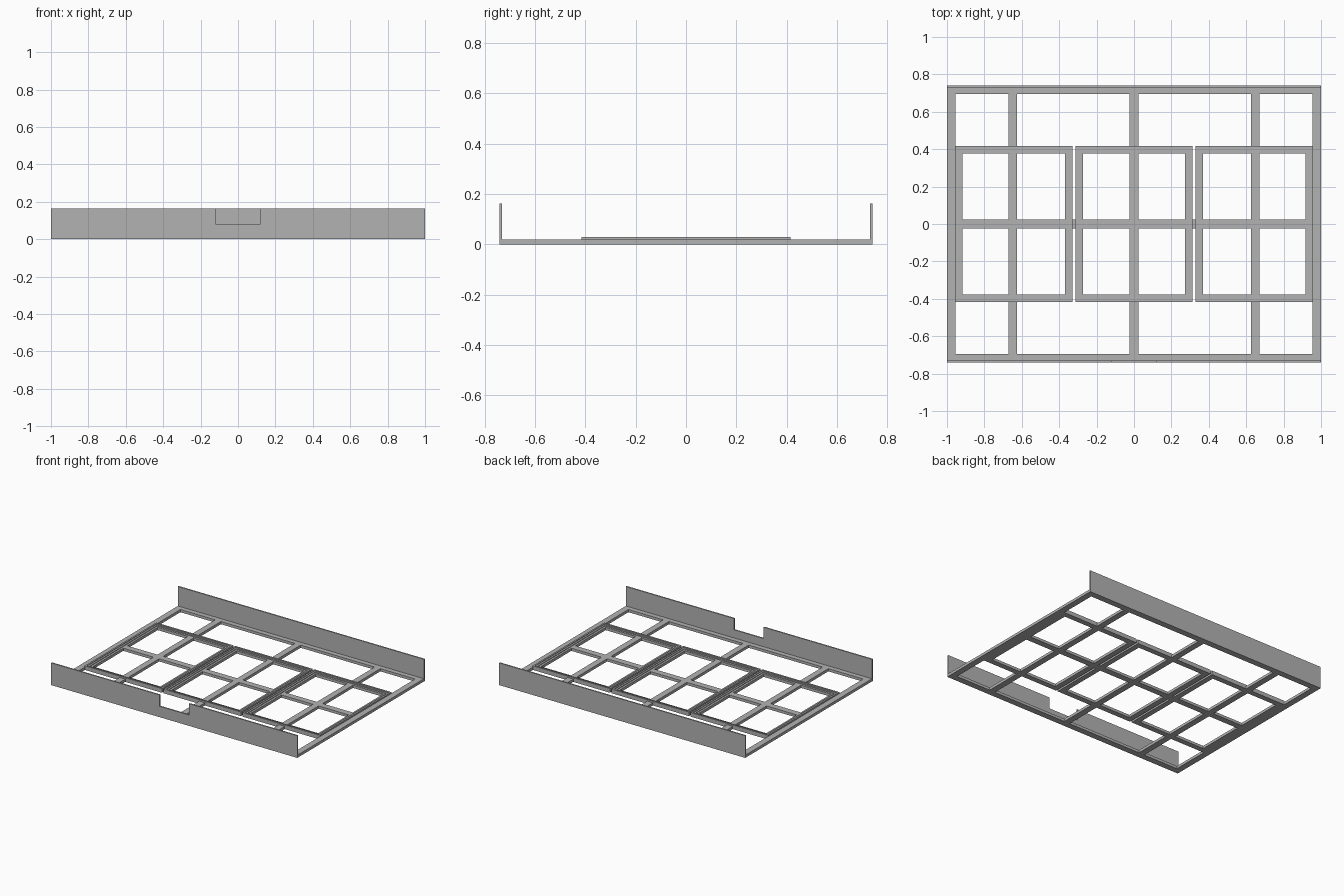
import bpy
import bmesh

cube = bpy.data.objects.get("Cube")
if cube:
    bpy.data.objects.remove(cube, do_unlink=True)

grey = bpy.data.materials.new("mid_grey")
grey.use_nodes = True
colour = (0.45, 0.45, 0.45, 1)
grey.diffuse_color = colour
grey.node_tree.nodes["Principled BSDF"].inputs["Base Color"].default_value = colour

HALF_X, HALF_Y = 1.0, 0.74
BAR, BASE_Z, LIP_Z, WALL_Z = 0.046, 0.02, 0.03, 0.163
WALL = 0.01


def finish(name, bm):
    bmesh.ops.recalc_face_normals(bm, faces=bm.faces)
    mesh = bpy.data.meshes.new(name)
    bm.to_mesh(mesh)
    bm.free()
    mesh.materials.append(grey)
    obj = bpy.data.objects.new(name, mesh)
    bpy.context.collection.objects.link(obj)
    return obj


def box(name, x0, x1, y0, y1, z0, z1):
    bm = bmesh.new()
    bmesh.ops.create_cube(bm, size=1)
    for v in bm.verts:
        v.co.x = x1 if v.co.x > 0 else x0
        v.co.y = y1 if v.co.y > 0 else y0
        v.co.z = z1 if v.co.z > 0 else z0
    return finish(name, bm)


def ring(name, cx, hx, hy, profile):
    """Rectangular frame swept from a closed (inset, z) section."""
    bm = bmesh.new()
    loops = []
    for inset, z in profile:
        a, b = hx - inset, hy - inset
        loops.append([bm.verts.new((cx + sx * a, sy * b, z))
                      for sx, sy in ((-1, -1), (1, -1), (1, 1), (-1, 1))])
    for i, lo in enumerate(loops):
        hi = loops[(i + 1) % len(loops)]
        for k in range(4):
            n = (k + 1) % 4
            bm.faces.new((lo[k], lo[n], hi[n], hi[k]))
    return finish(name, bm)


# Outer base frame
ring("base_frame", 0, HALF_X, HALF_Y,
     [(0, 0), (0, BASE_Z), (BAR, BASE_Z), (BAR, 0)])

# Lattice bars
for side, x in (("right", -0.648), ("middle", 0), ("left", 0.648)):
    box(side + "_cross_bar", x - BAR / 2, x + BAR / 2,
        -HALF_Y + BAR, HALF_Y - BAR, 0, BASE_Z)
box("long_bar", -HALF_X + BAR, HALF_X - BAR, -BAR / 2, BAR / 2, 0, BASE_Z)

# Stepped tray frames with a raised outer lip
section = [(0, 0), (0, LIP_Z), (0.012, LIP_Z), (0.012, 0.025),
           (0.025, 0.025), (0.025, BASE_Z), (0.04, BASE_Z), (0.04, 0)]
for side, x in (("right", -0.642), ("middle", 0), ("left", 0.642)):
    ring(side + "_tray_frame", x, 0.314, 0.416, section)

# Back wall
box("back_wall", -HALF_X, HALF_X, HALF_Y - WALL, HALF_Y, 0, WALL_Z)

# Front wall with a square notch in its top edge
bm = bmesh.new()
outline = [(-HALF_X, 0), (HALF_X, 0), (HALF_X, WALL_Z), (0.12, WALL_Z),
           (0.12, 0.08), (-0.12, 0.08), (-0.12, WALL_Z), (-HALF_X, WALL_Z)]
face = bm.faces.new([bm.verts.new((x, -HALF_Y, z)) for x, z in outline])
grown = bmesh.ops.extrude_face_region(bm, geom=[face])["geom"]
bmesh.ops.translate(bm, vec=(0, WALL, 0),
                    verts=[g for g in grown if isinstance(g, bmesh.types.BMVert)])
finish("front_wall", bm)
